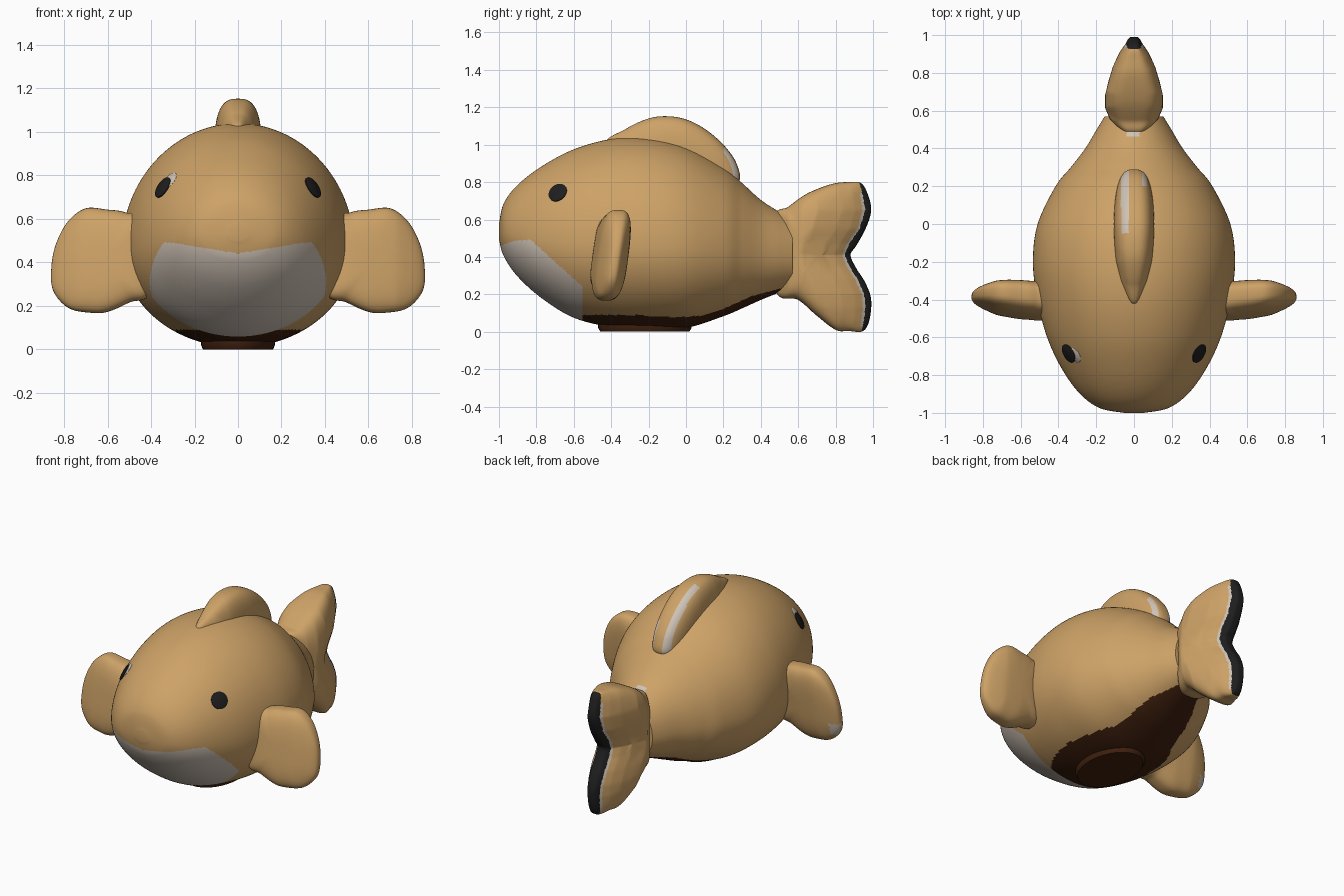
import bpy, bmesh, math
from mathutils import Vector

if "Cube" in bpy.data.objects:
    bpy.data.objects.remove(bpy.data.objects["Cube"])


def material(name, rgb):
    m = bpy.data.materials.new(name)
    m.use_nodes = True
    m.diffuse_color = (*rgb, 1)
    b = m.node_tree.nodes["Principled BSDF"]
    b.inputs["Base Color"].default_value = (*rgb, 1)
    b.inputs["Roughness"].default_value = 0.8
    return m


TAN, BROWN, BLACK, PALE = range(4)
MATS = [material("tan", (0.61, 0.36, 0.135)),
        material("dark_brown", (0.050, 0.0144, 0.0044)),
        material("black", (0.013, 0.013, 0.013)),
        material("pale_grey", (0.62, 0.54, 0.46))]


def spline(pts, n, closed=False):
    """Sample n points of a Catmull-Rom curve through pts."""
    m, out = len(pts), []
    for i in range(n):
        t = i * m / n if closed else i * (m - 1) / (n - 1)
        k = int(t) if closed else min(int(t), m - 2)
        f = t - k
        pick = (lambda j: pts[j % m]) if closed else (lambda j: pts[max(0, min(m - 1, j))])
        a, b, c, d = (Vector(pick(k + j)) for j in (-1, 0, 1, 2))
        out.append(0.5 * (2 * b + (c - a) * f + (2 * a - 5 * b + 4 * c - d) * f * f
                          + (3 * b - a - 3 * c + d) * f ** 3))
    return out


def interp(table, v):
    """Linear interpolation in a short sorted table."""
    if v <= table[0][0]:
        return table[0][1]
    for (a, fa), (b, fb) in zip(table, table[1:]):
        if v <= b:
            return fa + (fb - fa) * (v - a) / (b - a)
    return table[-1][1]


def loft(name, rings, colour):
    """Skin closed rings, cap both ends and colour faces by a rule."""
    bm = bmesh.new()
    loops = [[bm.verts.new(p) for p in r] for r in rings]
    n = len(loops[0])
    for r, s in zip(loops, loops[1:]):
        for i in range(n):
            bm.faces.new((r[i], r[(i + 1) % n], s[(i + 1) % n], s[i]))
    for r in (loops[0], loops[-1]):
        c = bm.verts.new(sum((v.co for v in r), Vector()) / n)
        for i in range(n):
            bm.faces.new((r[i], r[(i + 1) % n], c))
    bmesh.ops.recalc_face_normals(bm, faces=bm.faces[:])
    for f in bm.faces:
        f.material_index = colour(f.calc_center_median())
    me = bpy.data.meshes.new(name)
    bm.to_mesh(me)
    bm.free()
    for m in MATS:
        me.materials.append(m)
    ob = bpy.data.objects.new(name, me)
    bpy.context.collection.objects.link(ob)
    bpy.ops.object.select_all(action='DESELECT')
    ob.select_set(True)
    bpy.context.view_layer.objects.active = ob
    bpy.ops.object.shade_smooth_by_angle(angle=math.radians(40))
    return ob


def pillow(name, outline, centre, power, place, colour, n=120, rings=28):
    """Puffy fin: outline shrinks to its centre while moving out to each side."""
    edge, c = spline(outline, n, True), Vector(centre)
    out = []
    for i in range(rings + 1):
        a = math.radians(-88 + 176 * i / rings)
        s = math.cos(a) ** power
        off = math.copysign(abs(math.sin(a)) ** power, a)
        out.append([place(*(c + (p - c) * s), off) for p in edge])
    return loft(name, out, colour)


# Body: stations of y, top, bottom, half width; the section is widest below its middle
STATIONS = [(-1.0, .575, .495, .05), (-.975, .685, .405, .18), (-.9, .785, .295, .285), (-.77, .885, .178, .38),
            (-.6, .975, .075, .46), (-.4, 1.03, .025, .512), (-.2, 1.035, .01, .535), (0, .99, .02, .51),
            (.2, .88, .083, .415), (.3, .795, .125, .335), (.4, .705, .17, .258), (.5, .64, .21, .198),
            (.57, .60, .235, .155)]
BELLY = [(-.55, .09), (-.25, .088), (-.05, .077), (.08, .085), (.2, .122), (.35, .19), (.5, .23), (.58, .235)]


def body_colour(c):
    x, y, z = c
    if y < -.55 and z < .44 + .05 * min(1, abs(x) / .3) and z < .49 - .9 * (y + .83):
        return PALE
    if y > -.56 and z < interp(BELLY, y):
        return BROWN
    if abs(x + .005) < .035 and .46 < y < .52 and z > .55:
        return PALE
    return TAN


body_rings = []
for y, top, bot, w in spline(STATIONS, 250):
    mid = bot + .44 * (top - bot)
    ring = []
    for i in range(240):
        a = 2 * math.pi * i / 240
        ring.append((w * math.cos(a), y, mid + math.sin(a) * (top - mid if i < 120 else mid - bot)))
    body_rings.append(ring)
body = loft("body", body_rings, body_colour)

# Oval foot under the belly
loft("foot", [[(r * .17 * math.cos(a), -.22 + r * .25 * math.sin(a), z)
               for a in (2 * math.pi * i / 40 for i in range(40))]
              for r, z in ((.95, 0), (1, .02), (1, .04))], lambda c: BROWN)


# Back fin with a pale stripe near its crest
def back_fin_colour(c):
    stripe = -.068 < c.x < -.03 and c.y > -.05
    fleck = .04 < c.x < .07 and c.y > .2
    return PALE if (stripe or fleck) and c.z > .8 else TAN


pillow("back_fin", [(-.42, 1.0), (-.32, 1.085), (-.2, 1.14), (-.1, 1.152), (0, 1.135), (.1, 1.085),
                    (.2, 1.0), (.27, .9), (.28, .8), (.15, .78), (-.15, .86)],
       (.0, .93), .72,
       lambda y, z, o: (o * interp([(-.42, .05), (-.3, .09), (-.2, .105), (0, .108), (.28, .1)], y), y, z),
       back_fin_colour, n=160, rings=40)

# Tail fin: thins towards its notched trailing edge, which is dark with a thin pale line
TRAIL = [(0, .965), (.06, .978), (.13, .987), (.2, .98), (.28, .945), (.35, .9), (.41, .875), (.47, .9),
         (.55, .955), (.65, .985), (.75, .968), (.8, .952)]
FRONT_THICK = [(.47, .07), (.55, .13), (.62, .155)]
EDGE_THICK = [(0, .048), (.03, .056), (.08, .085), (.15, .115), (.28, .155)]


def tail_place(y, z, o):
    d = interp(TRAIL, z) - y
    return o * min(interp(FRONT_THICK, y), interp(EDGE_THICK, d)), y, z


def tail_colour(c):
    d = interp(TRAIL, c.z) - c.y
    return BLACK if d < .027 else PALE if d < .041 and .03 < c.z < .74 else TAN


pillow("tail_fin", [(.47, .60), (.55, .67), (.65, .74), (.78, .79), (.87, .80), (.935, .795), (.97, .74),
                    (.99, .65), (.96, .55), (.91, .46), (.88, .41), (.91, .34), (.96, .26), (.99, .17),
                    (.98, .06), (.945, .003), (.87, .004), (.8, .01), (.7, .085), (.6, .17), (.48, .22)],
       (.7, .41), .5, tail_place, tail_colour, n=260, rings=64)

# Mirrored side fins, and eyes laid on the body surface
for side, s in (("left", 1), ("right", -1)):
    pillow(side + "_fin", [(.42, .58), (.52, .63), (.6, .642), (.7, .648), (.78, .59), (.835, .49), (.858, .38),
                           (.85, .27), (.78, .19), (.68, .168), (.6, .172), (.5, .215), (.4, .27)],
           (.62, .4), .65,
           lambda x, z, o, s=s: (s * x, -.41 + .09 * (x - .5) + .13 * (z - .4)
                                 + o * interp([(.4, .1), (.6, .092), (.73, .082), (.86, .05)], x), z),
           lambda c: PALE if c.x < -.8 and .24 < c.z < .32 and c.y > -.385 else TAN)
    spots = [("eye", (.335, -.68, .737), .053, .006, BLACK)]
    if s < 0:
        spots.append(("eye_glint", (.305, -.69, .768), .044, .003, PALE))
    for label, pos, radius, lift, mat in spots:
        hit, p, nrm, _ = body.closest_point_on_mesh(Vector((s * pos[0], pos[1], pos[2])))
        q = nrm.to_track_quat('Z', 'Y')
        loft(side + "_" + label,
             [[p + q @ Vector((k * radius * math.cos(a), k * radius * math.sin(a), h))
               for a in (2 * math.pi * i / 32 for i in range(32))]
              for k, h in ((1, -.003), (1, lift - .003), (.9, lift))], lambda c, m=mat: m)
